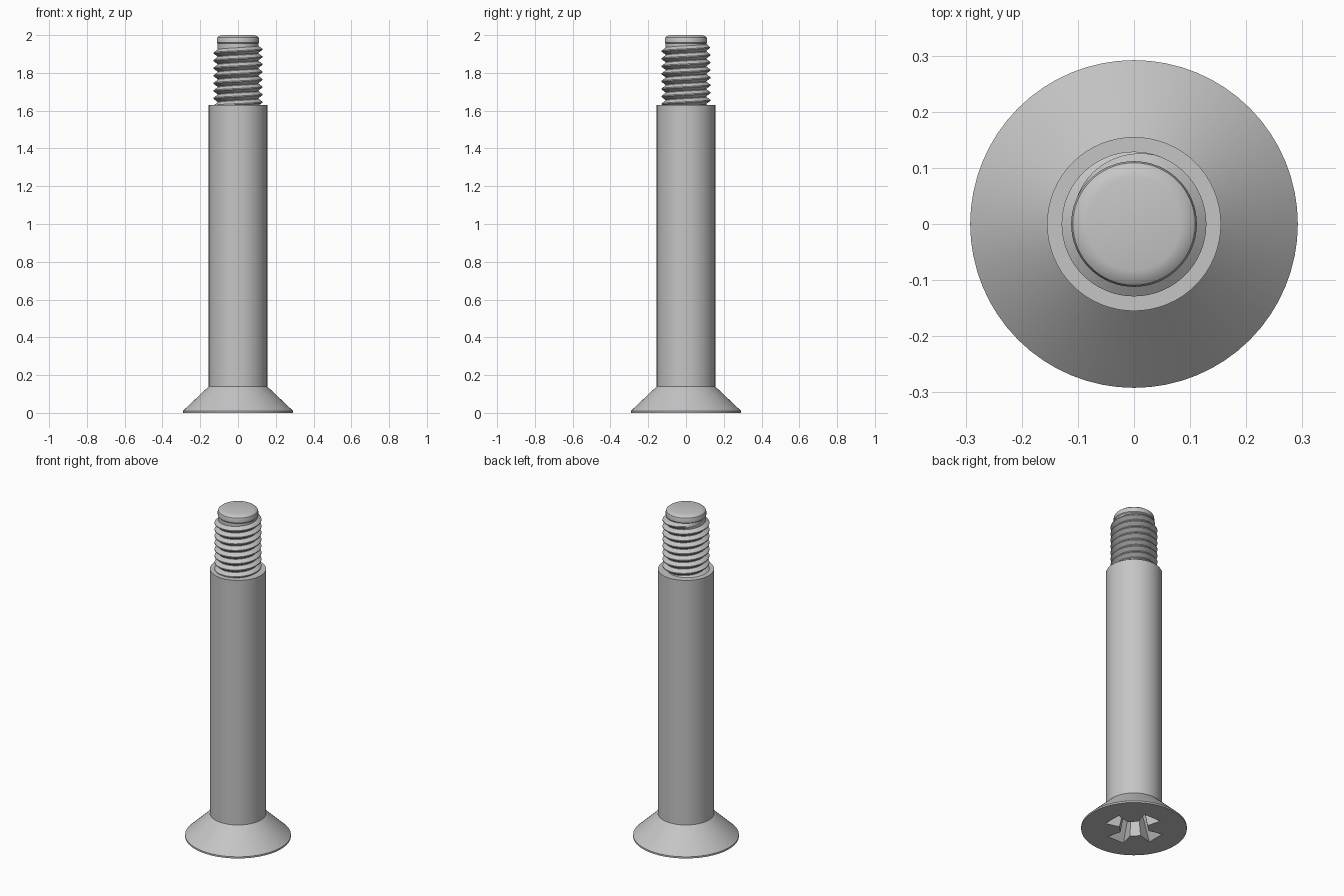
import bpy, bmesh
from math import sin, cos, pi, radians

cube = bpy.data.objects.get("Cube")
if cube:
    bpy.data.objects.remove(cube)

SEG = 64

steel = bpy.data.materials.new("steel grey")
steel.use_nodes = True
color = (0.56, 0.56, 0.56, 1)
steel.diffuse_color = color
steel.node_tree.nodes["Principled BSDF"].inputs["Base Color"].default_value = color


def finish(bm, name):
    bmesh.ops.recalc_face_normals(bm, faces=bm.faces)
    mesh = bpy.data.meshes.new(name)
    bm.to_mesh(mesh)
    bm.free()
    mesh.materials.append(steel)
    obj = bpy.data.objects.new(name, mesh)
    bpy.context.collection.objects.link(obj)
    bpy.ops.object.select_all(action="DESELECT")
    obj.select_set(True)
    bpy.context.view_layer.objects.active = obj
    bpy.ops.object.shade_smooth_by_angle(angle=radians(30))
    return obj


def bridge(bm, a, b):
    n = len(a)
    for i in range(n):
        j = (i + 1) % n
        bm.faces.new((a[i], a[j], b[j], b[i]))


def lathe(bm, profile):
    rings = [[bm.verts.new((r * cos(2 * pi * i / SEG), r * sin(2 * pi * i / SEG), z))
              for i in range(SEG)] for r, z in profile]
    for a, b in zip(rings, rings[1:]):
        bridge(bm, a, b)
    return rings


def cross_ring(bm, tip, tip_half, inner, inner_half, z):
    # Four flared wings joined by chamfered inner corners
    wing = [(inner, -inner_half), (tip, -tip_half), (tip, tip_half), (inner, inner_half)]
    ring = []
    for k in range(4):
        c, s = cos(k * pi / 2), sin(k * pi / 2)
        ring += [bm.verts.new((x * c - y * s, x * s + y * c, z)) for x, y in wing]
    return ring


def loop_edges(bm, ring):
    return [bm.edges.get((v, ring[(i + 1) % len(ring)])) for i, v in enumerate(ring)]


# Countersunk head, shank, thread core and rounded tip
bm = bmesh.new()
rings = lathe(bm, [(0.292, 0), (0.292, 0.01), (0.155, 0.14), (0.155, 1.63),
                   (0.108, 1.63), (0.108, 1.955), (0.112, 1.96), (0.112, 1.978),
                   (0.109, 1.988), (0.099, 1.996), (0.083, 2.0)])
bm.faces.new(rings[-1])

# Tapered cross recess in the underside of the head
mouth = cross_ring(bm, 0.158, 0.056, 0.076, 0.034, 0)
floor = cross_ring(bm, 0.075, 0.03, 0.045, 0.02, 0.17)
bridge(bm, mouth, floor)
bm.faces.new(floor)
bmesh.ops.triangle_fill(bm, use_beauty=True, normal=(0, 0, -1),
                        edges=loop_edges(bm, rings[0]) + loop_edges(bm, mouth))
finish(bm, "screw_body")

# Helical thread ridge, fading out near the tip
PITCH, ROOT, CREST, TOP = 0.04, 0.107, 0.129, 1.965
TURNS = 8.5
steps = int(TURNS * SEG)
bm = bmesh.new()
sections = []
for i in range(steps + 1):
    left = (steps - i) / SEG
    fade = min(1, left / 0.3)
    a = pi - 2 * pi * left
    z = TOP - PITCH * 0.5 - PITCH * left
    crest = ROOT + (CREST - ROOT) * fade
    shape = [(ROOT, -0.48), (crest, -0.07), (crest, 0.07), (ROOT, 0.48)]
    sections.append([bm.verts.new((r * cos(a), r * sin(a), z + h * PITCH)) for r, h in shape])
for a, b in zip(sections, sections[1:]):
    bridge(bm, a, b)
bm.faces.new(sections[0])
finish(bm, "thread")
